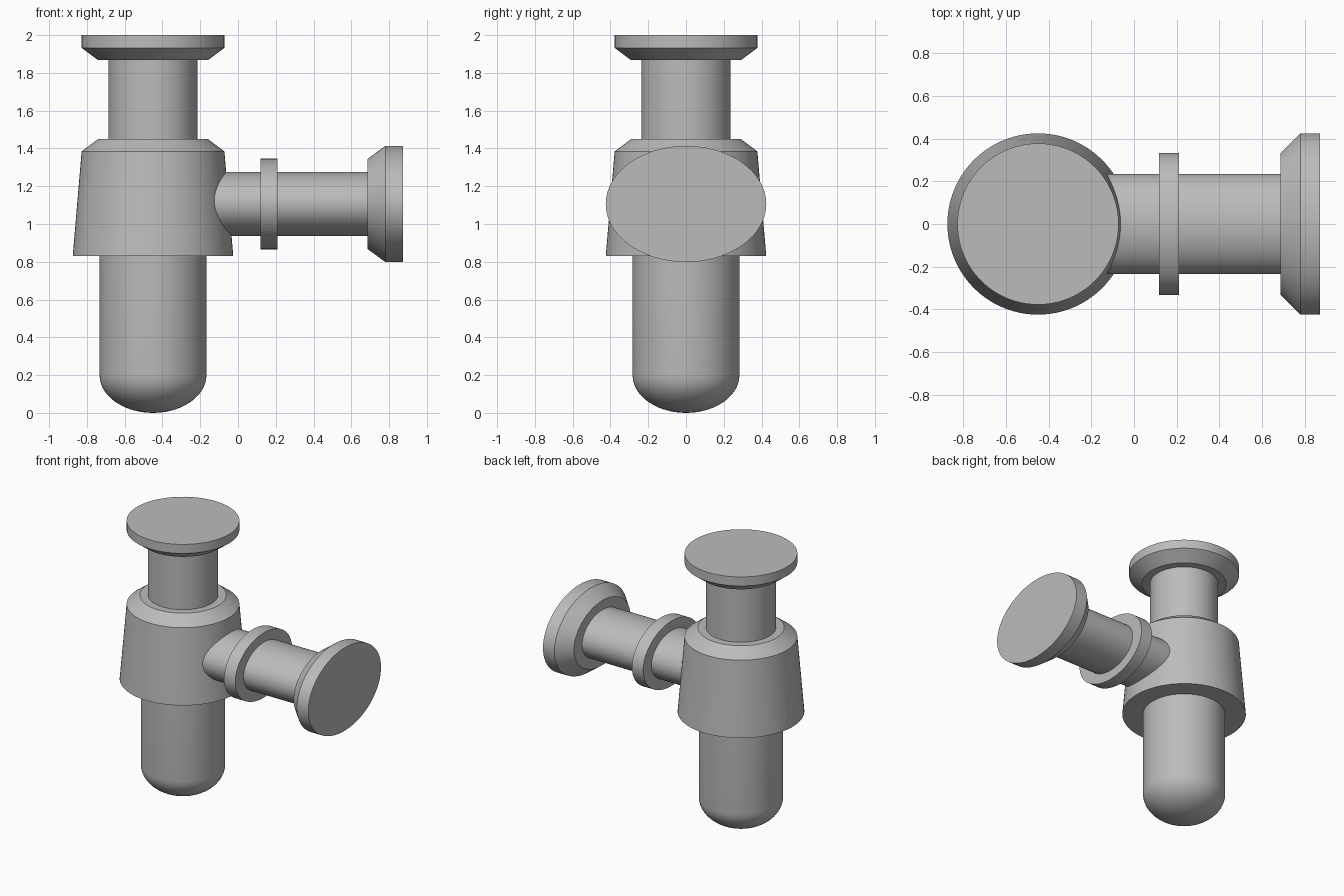
import bpy, bmesh, math
from mathutils import Matrix, Vector

cube = bpy.data.objects.get("Cube")
if cube:
    bpy.data.objects.remove(cube)

grey = bpy.data.materials.new("plain_grey")
grey.use_nodes = True
GREY = (0.5, 0.5, 0.5, 1)
grey.diffuse_color = GREY
grey.node_tree.nodes["Principled BSDF"].inputs["Base Color"].default_value = GREY

SIDES = 96
AXIS_X = -0.45      # vertical axis of the bottle
OUTLET_Z = 1.106    # height of the side outlet
SQUASH = 0.723      # the outlet has an oval section


def lathe(name, profile, matrix):
    """Revolve (radius, height) points about z, cap open ends, place with matrix."""
    bm = bmesh.new()
    rings = []
    for r, h in profile:
        if r == 0:
            rings.append([bm.verts.new((0, 0, h))])
            continue
        angles = [2 * math.pi * i / SIDES for i in range(SIDES)]
        rings.append([bm.verts.new((r * math.cos(a), r * math.sin(a), h)) for a in angles])
    for low, high in zip(rings, rings[1:]):
        for i in range(SIDES):
            j = (i + 1) % SIDES
            if len(low) == 1:
                bm.faces.new((low[0], high[j], high[i]))
            else:
                bm.faces.new((low[i], low[j], high[j], high[i]))
    for ring in (rings[0], rings[-1]):
        if len(ring) > 1:
            bm.faces.new(ring)
    bmesh.ops.recalc_face_normals(bm, faces=bm.faces)
    mesh = bpy.data.meshes.new(name)
    bm.to_mesh(mesh)
    bm.free()
    mesh.transform(matrix)
    mesh.materials.append(grey)
    obj = bpy.data.objects.new(name, mesh)
    bpy.context.collection.objects.link(obj)
    bpy.ops.object.select_all(action="DESELECT")
    obj.select_set(True)
    bpy.context.view_layer.objects.active = obj
    bpy.ops.object.shade_smooth_by_angle(angle=math.radians(25))
    return obj


upright = Matrix.Translation((AXIS_X, 0, 0))
# Outlet parts: lathe axis along +x, flattened in z
sideways = (Matrix.Translation((0, 0, OUTLET_Z))
            @ Matrix.Diagonal(Vector((1, 1, SQUASH, 1)))
            @ Matrix.Rotation(math.pi / 2, 4, "Y"))

# Cup with a domed bottom
DOME_R, DOME_H, STEPS = 0.283, 0.2, 14
dome = [(DOME_R * math.sin(t), DOME_H * (1 - math.cos(t)))
        for t in (math.pi / 2 * i / STEPS for i in range(STEPS + 1))]
lathe("cup", dome + [(DOME_R, 0.9)], upright)

# Tapered collar, inlet pipe and top flange
lathe("collar", [(0.425, 0.83), (0.378, 1.384), (0.29, 1.45)], upright)
lathe("inlet_pipe", [(0.235, 1.4), (0.235, 1.9)], upright)
lathe("top_flange", [(0.29, 1.867), (0.378, 1.933), (0.378, 2.0)], upright)

# Oval side outlet with ring and end flange
lathe("outlet_pipe", [(0.235, -0.3), (0.235, 0.72)], sideways)
lathe("outlet_ring", [(0.332, 0.118), (0.332, 0.21)], sideways)
lathe("outlet_flange", [(0.33, 0.686), (0.425, 0.78), (0.425, 0.873)], sideways)
